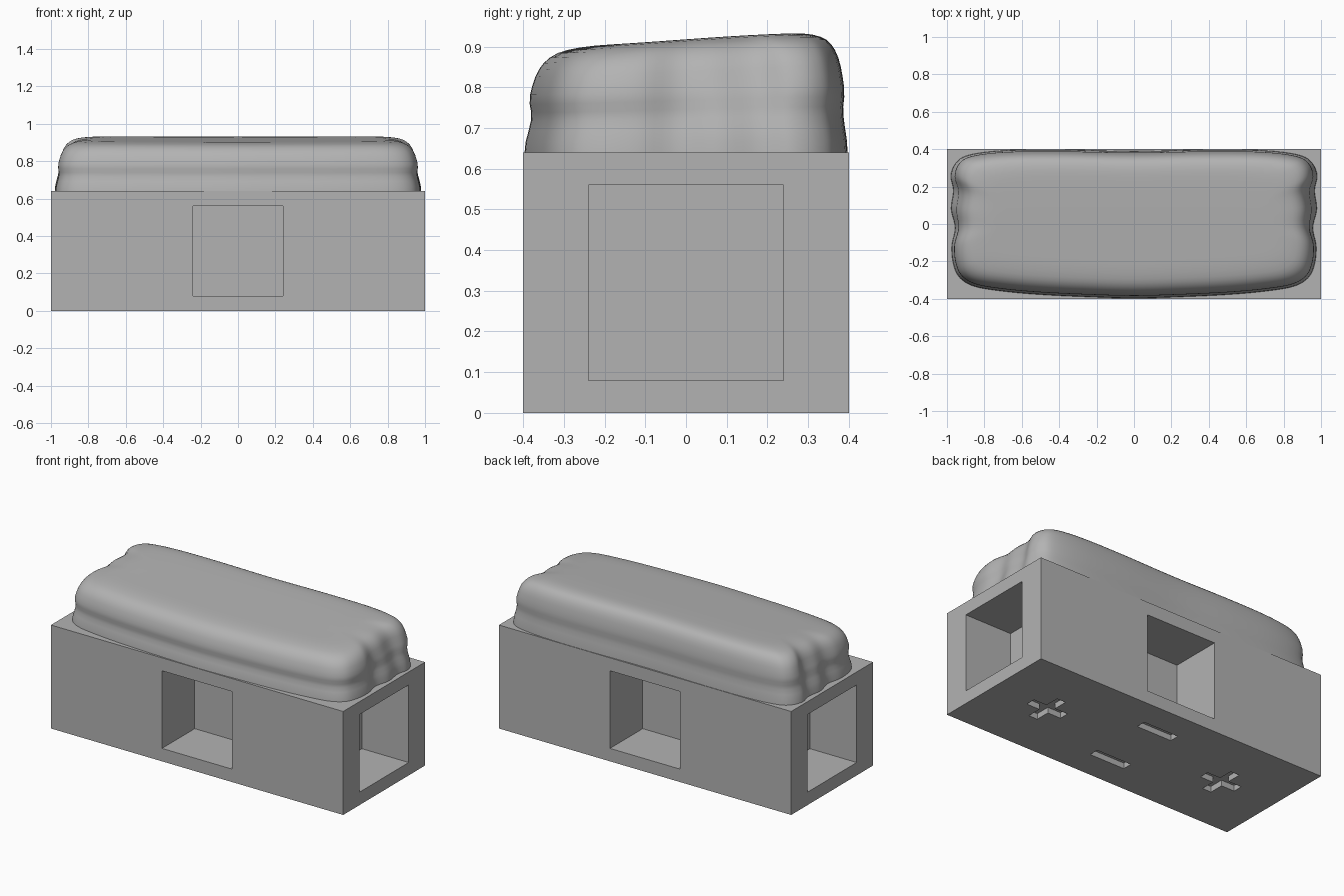
import bpy, bmesh, math
from mathutils import Vector

if "Cube" in bpy.data.objects:
    bpy.data.objects.remove(bpy.data.objects["Cube"])

grey = bpy.data.materials.new("plain grey")
grey.diffuse_color = (0.45, 0.45, 0.45, 1)
grey.use_nodes = True
grey.node_tree.nodes["Principled BSDF"].inputs["Base Color"].default_value = grey.diffuse_color


def finish(name, bm):
    me = bpy.data.meshes.new(name)
    bmesh.ops.recalc_face_normals(bm, faces=bm.faces)
    bm.to_mesh(me)
    bm.free()
    me.materials.append(grey)
    ob = bpy.data.objects.new(name, me)
    bpy.context.collection.objects.link(ob)
    return ob


def box(name, centre, size):
    bm = bmesh.new()
    bmesh.ops.create_cube(bm, size=1)
    for v in bm.verts:
        v.co = Vector([c + k * s for c, k, s in zip(centre, v.co, size)])
    return finish(name, bm)


# Rectangular base with a square pocket in each side
base = box("base_block", (0, 0, 0.32), (2, 0.8, 0.64))
P, D, G = 0.48, 0.32, 0.035        # pocket width, pocket depth, mark depth
cuts = []
for s in (-1, 1):
    cuts.append(((0, s * 0.4, 0.32), (P, 2 * D, P)))
    cuts.append(((s, 0, 0.32), (2 * D, P, P)))
    # Plus and bar recesses underneath
    cuts.append(((s * 0.62, 0, 0), (0.24, 0.06, 2 * G)))
    cuts.append(((s * 0.62, 0, 0), (0.06, 0.24, 2 * G)))
    cuts.append(((0, s * 0.2, 0), (0.24, 0.06, 2 * G)))
bpy.context.view_layer.objects.active = base
for c, size in cuts:
    cutter = box("cutter", c, size)
    cutter.hide_render = True
    m = base.modifiers.new("cut", 'BOOLEAN')
    m.operation, m.solver, m.object = 'DIFFERENCE', 'EXACT', cutter
    bpy.ops.object.modifier_apply(modifier=m.name)
    bpy.data.objects.remove(cutter)

# Soft loaf on top: plan outline of the right half, front to back
half = [(0, -.397), (.25, -.39), (.5, -.378), (.7, -.36), (.85, -.335), (.93, -.29),
        (.965, -.22), (.975, -.12), (.957, -.02), (.978, .08), (.966, .18), (.98, .26),
        (.95, .33), (.88, .37), (.7, .393), (.4, .397), (0, .39)]
loop = half + [(-x, y) for x, y in half[-2:0:-1]]


def smooth_loop(pts, n):
    out = []
    for i in range(len(pts)):
        a, b, c, d = [Vector(pts[(i + k) % len(pts)]) for k in (-1, 0, 1, 2)]
        for j in range(n):
            t = j / n
            out.append(0.5 * (2 * b + (c - a) * t + (2 * a - 5 * b + 4 * c - d) * t * t
                              + (3 * b - a - 3 * c + d) * t ** 3))
    return out


def top_height(y):
    return 0.917 + 0.045 * y + 0.004 * math.cos((y - 0.2) * 7)


# Levels: (share of the height, inset from the outline)
levels = [(-.02, 0), (.1, .003), (.2, .01), (.3, .016), (.38, .017), (.46, .013), (.55, .014),
          (.64, .02), (.72, .027), (.79, .036), (.85, .048), (.9, .063), (.94, .082),
          (.965, .104), (.985, .135), (.997, .175), (1, .22), (1, .27), (1, .32), (1, .37)]
ring = smooth_loop(loop, 5)
bm = bmesh.new()
rows = []
for f, d in levels:
    row = []
    for p in ring:
        x = p.x * (0.98 - d) / 0.98
        y = p.y * (0.4 - d * (0.65 if p.y > 0 else 1)) / 0.4
        # Dented ends above the bulging foot
        end = max(0, (abs(p.x) - 0.8) / 0.18)
        dent = math.exp(-((p.y - 0.13) / 0.15) ** 2) * min(1, max(0, (f - .25) / .35))
        x -= math.copysign(0.03 * end * dent, p.x)
        row.append(bm.verts.new((x, y, 0.64 + f * (top_height(y) - 0.64))))
    rows.append(row)
n = len(ring)
for a, b in zip(rows, rows[1:]):
    for i in range(n):
        j = (i + 1) % n
        bm.faces.new((a[i], a[j], b[j], b[i]))
bm.faces.new(rows[0][::-1])
bm.faces.new(rows[-1])
loaf = finish("soft_top", bm)
for o in bpy.context.selected_objects:
    o.select_set(False)
loaf.select_set(True)
bpy.context.view_layer.objects.active = loaf
bpy.ops.object.shade_smooth_by_angle(angle=math.radians(40))
